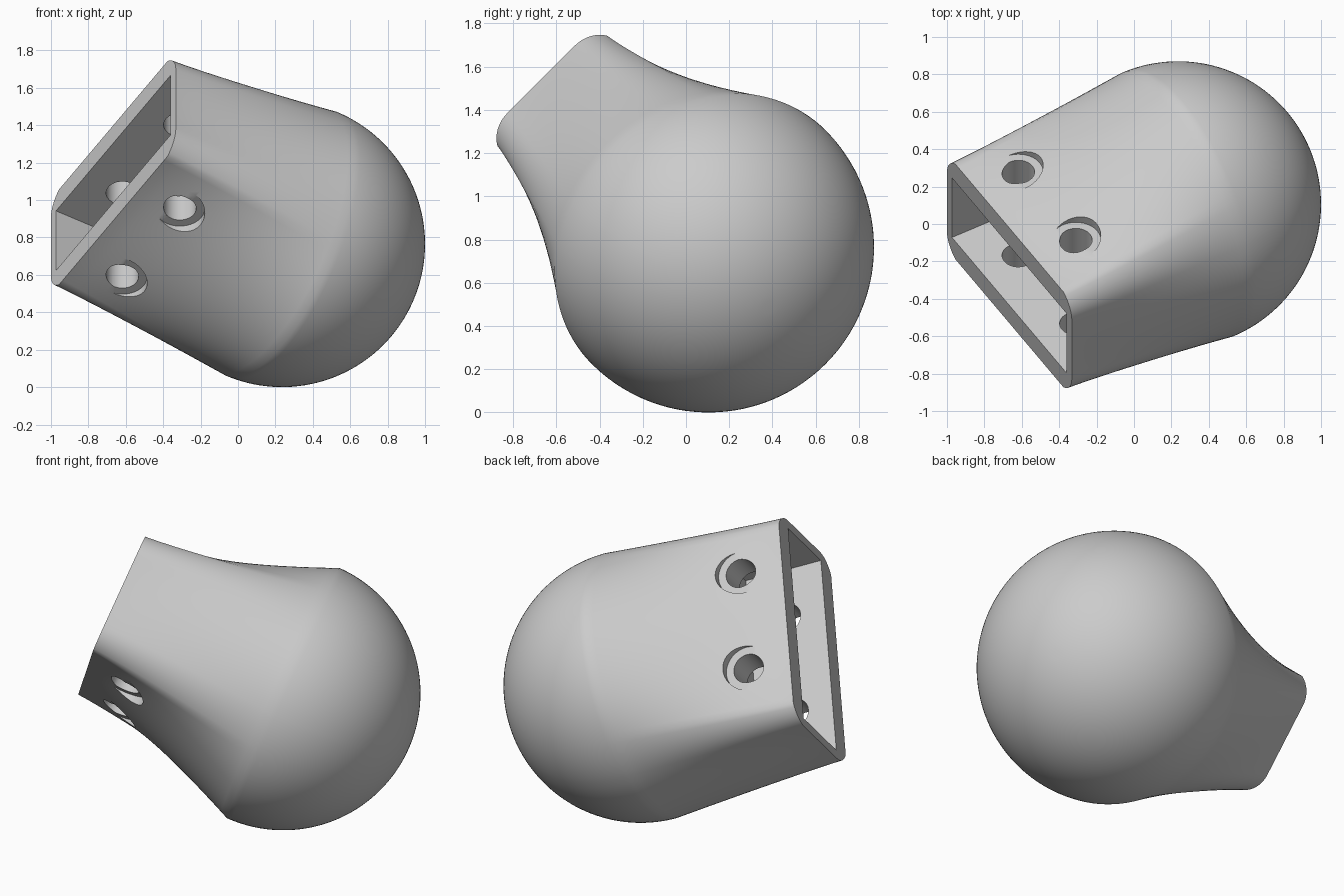
import bpy, bmesh, math
from mathutils import Matrix, Vector

cube = bpy.data.objects.get("Cube")
if cube:
    bpy.data.objects.remove(cube, do_unlink=True)

R = 0.765                      # ball radius
RIM = 1.05                     # distance from ball centre to the rim
HALF_L, HALF_W = 0.651, 0.36   # rim half sizes
FLOOR = 0.59                   # socket floor height
SEAT = 0.407                   # screw seat distance from the middle plane

# Local frame: long side of the rim, short side, socket axis
u = Vector((0.513, -0.607, 0.607)).normalized()
v = Vector((0, 1, 1)).normalized()
n = u.cross(v)
frame = Matrix((u, v, n)).transposed().to_4x4()
frame.translation = (0.235, 0.105, 0.765)

grey = bpy.data.materials.new("light grey")
grey.use_nodes = True
grey.diffuse_color = (0.6, 0.6, 0.6, 1)
grey.node_tree.nodes["Principled BSDF"].inputs["Base Color"].default_value = (0.6, 0.6, 0.6, 1)


def loft(name, rings):
    """Closed solid skinned through rings of equal point count."""
    bm = bmesh.new()
    loops = [[bm.verts.new(p) for p in ring] for ring in rings]
    for a, b in zip(loops, loops[1:]):
        for i in range(len(a)):
            j = (i + 1) % len(a)
            bm.faces.new((a[i], a[j], b[j], b[i]))
    bm.faces.new(loops[0])
    bm.faces.new(loops[-1])
    bmesh.ops.recalc_face_normals(bm, faces=bm.faces)
    if bm.calc_volume(signed=True) < 0:
        bmesh.ops.reverse_faces(bm, faces=bm.faces)
    mesh = bpy.data.meshes.new(name)
    bm.to_mesh(mesh)
    bm.free()
    mesh.materials.append(grey)
    obj = bpy.data.objects.new(name, mesh)
    bpy.context.collection.objects.link(obj)
    obj.matrix_world = frame
    return obj


def mirror_quarter(quarter):
    half = quarter + [(-x, y) for x, y in reversed(quarter[:-1])]
    return [Vector(p) for p in half + [(-x, -y) for x, y in half[1:-1]]]


def neck_outlines():
    """Matching points on the rim (rectangle with arc corners) and on the ball's equator."""
    arc_r, sweep = 0.156, math.radians(63.7)
    flat_w = HALF_W - arc_r * math.sin(sweep)
    rim, angles = [], []
    for i in range(6):
        rim.append((HALF_L, flat_w * i / 6))
        angles.append(23 * i / 6)
    for i in range(9):
        a = sweep * i / 8
        rim.append((HALF_L - arc_r * (1 - math.cos(a)), flat_w + arc_r * math.sin(a)))
        angles.append(23 + 19 * i / 8)
    end = rim[-1][0]
    for i in range(1, 17):
        rim.append((end * (1 - i / 16), HALF_W))
        angles.append(42 + 48 * i / 16)
    circle = [(R * math.cos(math.radians(a)), R * math.sin(math.radians(a))) for a in angles]
    return mirror_quarter(rim), mirror_quarter(circle)


def ball_and_neck():
    outline, circle = neck_outlines()
    rings = []
    # Neck flaring from the rim to the ball's equator
    steps = 24
    for k in range(steps + 1):
        blend = (k / steps) ** 1.2
        rings.append([(*p.lerp(c, blend), RIM * (1 - k / steps)) for p, c in zip(outline, circle)])
    # Half ball
    for k in range(1, 40):
        a = math.pi / 2 * k / 40
        rings.append([(*(c * math.cos(a)), -R * math.sin(a)) for c in circle])
    return loft("ball_socket_body", rings)


def socket_cutter():
    x, y = 0.598, 0.225
    corners = [(x, y), (-x, y), (-x, -y), (x, -y)]
    return loft("socket_cutter", [[(*c, z) for c in corners] for z in (FLOOR, RIM + 0.2)])


def screw_cutter(x):
    """Narrow hole through both walls, widening to a seat on each outside."""
    wide, narrow, reach = 0.133, 0.087, 0.9
    profile = [(wide, -reach), (wide, -SEAT), (narrow, -SEAT),
               (narrow, SEAT), (wide, SEAT), (wide, reach)]
    turns = [math.tau * (i + 0.3) / 40 for i in range(40)]
    return loft("screw_cutter", [[(x + r * math.cos(a), y, 0.815 + r * math.sin(a)) for a in turns]
                                 for r, y in profile])


body = ball_and_neck()
bpy.ops.object.select_all(action='DESELECT')
body.select_set(True)
bpy.context.view_layer.objects.active = body

# Rectangular socket and screw holes
for cutter in (socket_cutter(), screw_cutter(-0.3), screw_cutter(0.3)):
    cutter.hide_render = True
    mod = body.modifiers.new("cut", 'BOOLEAN')
    mod.operation = 'DIFFERENCE'
    mod.object = cutter
    # Take the first solver that returns a full body
    for solver in ('MANIFOLD', 'EXACT', 'FLOAT'):
        mod.solver = solver
        bpy.context.view_layer.update()
        result = body.evaluated_get(bpy.context.evaluated_depsgraph_get())
        if len(result.data.polygons) > 1000:
            break
    bpy.ops.object.modifier_apply(modifier=mod.name)
    bpy.data.objects.remove(cutter, do_unlink=True)

bpy.ops.object.shade_smooth_by_angle(angle=math.radians(30))
